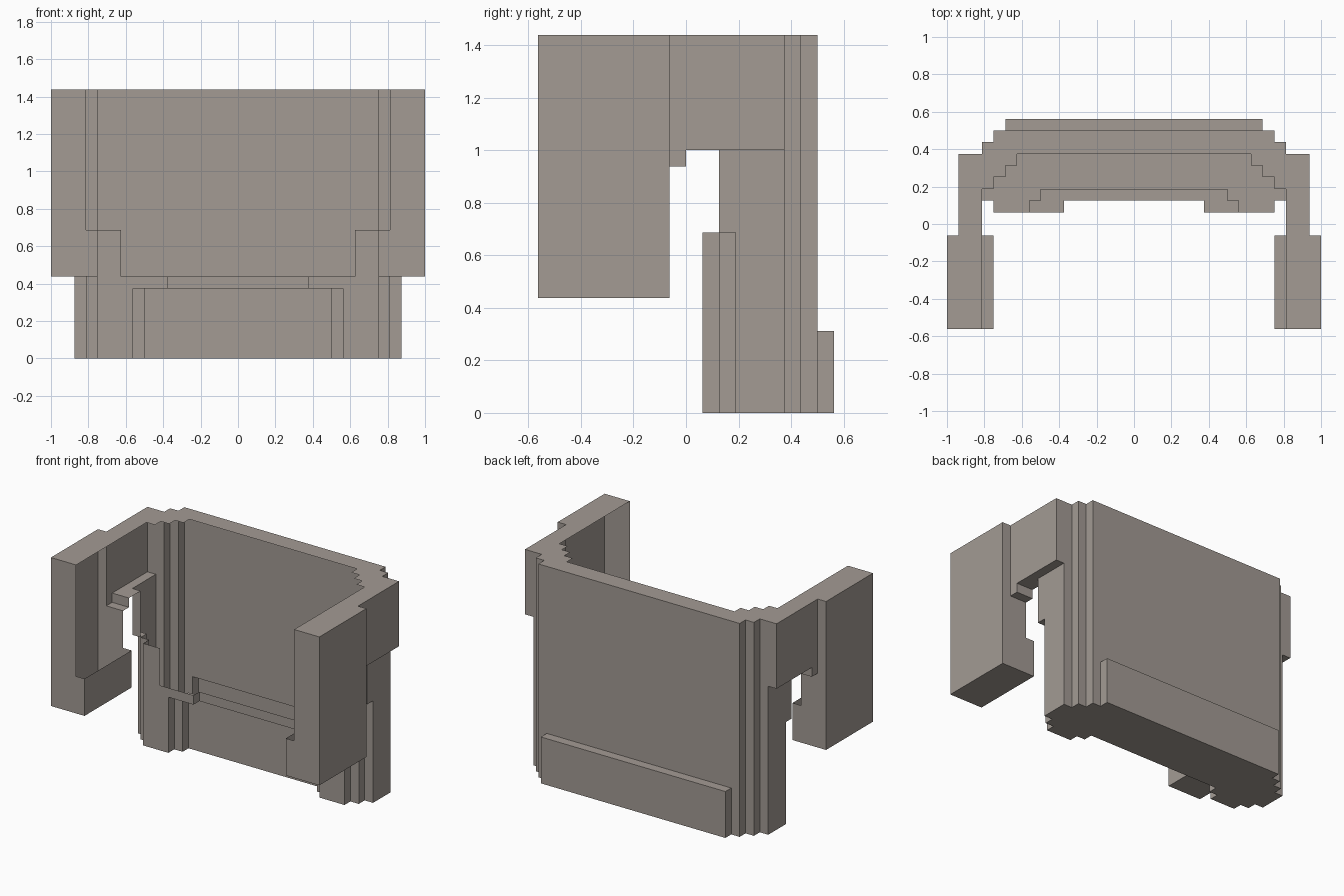
import bpy
import bmesh

cube = bpy.data.objects.get("Cube")
if cube:
    bpy.data.objects.remove(cube, do_unlink=True)

UNIT = 1 / 16  # every part sits on this grid

stone = bpy.data.materials.new("warm_grey")
stone.use_nodes = True
COLOUR = (0.366, 0.327, 0.296, 1)
stone.diffuse_color = COLOUR
stone.node_tree.nodes["Principled BSDF"].inputs["Base Color"].default_value = COLOUR


def wall(bm, path, low, high):
    """Upright panels along a plan path; the outside is to the right."""
    for (ax, ay), (bx, by) in zip(path, path[1:]):
        corners = ((ax, ay, low), (bx, by, low), (bx, by, high), (ax, ay, high))
        bm.faces.new([bm.verts.new([c * UNIT for c in p]) for p in corners])


def plate(bm, outline, height, up):
    """Flat panel with the given plan outline, facing up or down."""
    face = bm.faces.new([bm.verts.new((x * UNIT, y * UNIT, height * UNIT))
                         for x, y in outline])
    face.normal_update()
    if (face.normal.z > 0) != up:
        face.normal_flip()


def rect(x0, x1, y0, y1):
    return [(x0, y0), (x1, y0), (x1, y1), (x0, y1)]


def part(name, walls=(), plates=()):
    """Build the left half of a part and mirror it to the right."""
    bm = bmesh.new()
    for args in walls:
        wall(bm, *args)
    for args in plates:
        plate(bm, *args)
    bmesh.ops.remove_doubles(bm, verts=bm.verts, dist=UNIT / 100)
    mesh = bpy.data.meshes.new(name)
    bm.to_mesh(mesh)
    bm.free()
    mesh.materials.append(stone)
    obj = bpy.data.objects.new(name, mesh)
    bpy.context.collection.objects.link(obj)
    obj.modifiers.new("mirror", "MIRROR").use_axis[0] = True


# Back wall with stepped corners
part("back_wall", walls=[
    ([(14, 6), (13, 6), (13, 7), (12, 7), (12, 8), (11, 8)], 0, 23),
    ([(11, 8), (0, 8)], 5, 23),
])

# Raised band low on the back
part("back_band",
     walls=[([(11, 8), (11, 9), (0, 9)], 0, 5)],
     plates=[(rect(0, 11, 8, 9), 5, True)])

# Lower side walls, with a notch at the front
part("side_wall",
     walls=[([(14, 3), (14, 6)], 0, 16),
            ([(13, 2), (14, 2), (14, 3)], 11, 16)],
     plates=[(rect(13, 14, 2, 3), 11, False)])

# Upper panels joining the back to the arms
part("shoulder_panel",
     walls=[([(15, -1), (15, 6), (14, 6)], 16, 23),
            ([(15, -1), (15, 0), (13, 0)], 15, 16)],
     plates=[(rect(13, 15, -1, 0), 15, False),
             (rect(13, 15, 0, 2), 16, False),
             (rect(14, 15, 2, 6), 16, False)])

# Arms, open on the inside above a low lip
part("arm",
     walls=[([(13, -9), (16, -9), (16, -1)], 7, 23),
            ([(16, -1), (15, -1)], 7, 23),
            ([(15, -1), (13, -1)], 7, 15),
            ([(13, -1), (12, -1), (12, -9), (13, -9)], 7, 11)],
     plates=[(rect(12, 16, -9, -1), 7, False)])

# Flat rim along the top
part("top_rim", plates=[(
    [(13, -9), (16, -9), (16, -1), (15, -1), (15, 6), (13, 6), (13, 7),
     (12, 7), (12, 8), (0, 8), (0, 6), (10, 6), (10, 5), (11, 5), (11, 4),
     (12, 4), (12, 3), (13, 3)], 23, True)])

# Low front with stepped corners and a recess below its ledge
part("front_wall",
     walls=[([(12, 1), (12, 2), (13, 2), (13, 3), (14, 3)], 0, 11),
            ([(10, 1), (12, 1)], 7, 11),
            ([(0, 2), (6, 2), (6, 1), (12, 1)], 6, 7),
            ([(0, 3), (8, 3), (8, 2), (9, 2), (9, 1), (12, 1)], 0, 6)],
     plates=[([(0, 2), (6, 2), (6, 1), (9, 1), (9, 2), (8, 2), (8, 3),
               (0, 3)], 6, False)])

# Underside
part("base", plates=[(
    [(0, 9), (11, 9), (11, 8), (12, 8), (12, 7), (13, 7), (13, 6), (14, 6),
     (14, 3), (13, 3), (13, 2), (12, 2), (12, 1), (9, 1), (9, 2), (8, 2),
     (8, 3), (0, 3)], 0, False)])
